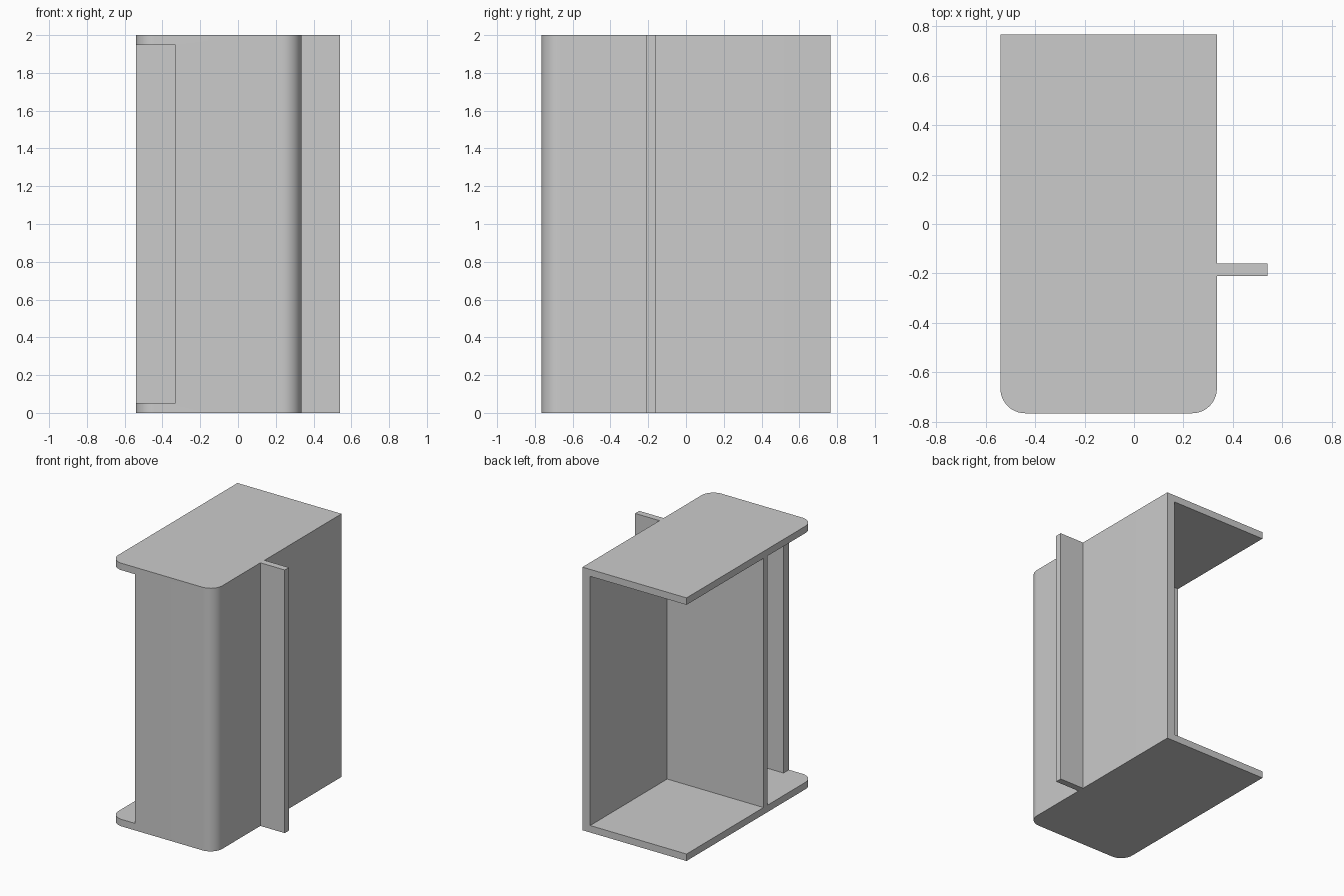
import bpy
import bmesh
from math import cos, sin, pi

if "Cube" in bpy.data.objects:
    bpy.data.objects.remove(bpy.data.objects["Cube"])

LEFT, RIGHT, FIN_END = -0.54, 0.335, 0.54
FRONT, BACK = -0.765, 0.765
WALL, PLATE, RADIUS = 0.065, 0.053, 0.10
DIV_FRONT, DIV_BACK = -0.21, -0.16
HEIGHT = 2.0


def arc(cx, cy, r, start, steps=12):
    """Quarter circle, counter-clockwise from the start angle."""
    return [(cx + r * cos(start + pi / 2 * i / steps),
             cy + r * sin(start + pi / 2 * i / steps)) for i in range(steps + 1)]


def prism(name, outline, z0, z1):
    """Extrude a counter-clockwise plan outline from z0 to z1."""
    bm = bmesh.new()
    base = bm.faces.new([bm.verts.new((x, y, z0)) for x, y in outline])
    top = bmesh.ops.extrude_face_region(bm, geom=[base])["geom"]
    verts = [v for v in top if isinstance(v, bmesh.types.BMVert)]
    bmesh.ops.translate(bm, verts=verts, vec=(0, 0, z1 - z0))
    bmesh.ops.recalc_face_normals(bm, faces=bm.faces)
    mesh = bpy.data.meshes.new(name)
    bm.to_mesh(mesh)
    bm.free()
    obj = bpy.data.objects.new(name, mesh)
    bpy.context.collection.objects.link(obj)
    return obj


def rect(x0, x1, y0, y1):
    return [(x0, y0), (x1, y0), (x1, y1), (x0, y1)]


def carve(target, cutter):
    """Subtract the cutter, then remove it."""
    mod = target.modifiers.new("carve", "BOOLEAN")
    mod.operation = "DIFFERENCE"
    mod.solver = "EXACT"
    mod.object = cutter
    cutter.hide_render = True
    bpy.ops.object.select_all(action="DESELECT")
    bpy.context.view_layer.objects.active = target
    target.select_set(True)
    bpy.ops.object.modifier_apply(modifier=mod.name)
    bpy.data.objects.remove(cutter, do_unlink=True)


# Cabinet shell: solid block with two rounded front corners
shell = prism("cabinet_shell",
              arc(LEFT + RADIUS, FRONT + RADIUS, RADIUS, pi)
              + arc(RIGHT - RADIUS, FRONT + RADIUS, RADIUS, 1.5 * pi)
              + [(RIGHT, BACK), (LEFT, BACK)], 0, HEIGHT)

z0, z1 = PLATE, HEIGHT - PLATE
inner_x, inner_y, inner_r = RIGHT - WALL, FRONT + WALL, RADIUS - WALL

# Back compartment, open to the left and the back
carve(shell, prism("back_cutter", rect(-1, inner_x, DIV_BACK, 1), z0, z1))

# Front compartment, leaving the divider and a curved front wall
carve(shell, prism("front_cutter",
                   [(-1, inner_y)]
                   + arc(inner_x - inner_r, inner_y + inner_r, inner_r, 1.5 * pi)
                   + [(inner_x, DIV_FRONT), (-1, DIV_FRONT)], z0, z1))

# Opening at the left end of the front wall
carve(shell, prism("opening_cutter", rect(-1, -0.33, -1, -0.5), z0, z1))

# Fin continuing the divider outside the right wall
fin = prism("side_fin", rect(RIGHT, FIN_END, DIV_FRONT, DIV_BACK), 0, HEIGHT)

# Smooth the rounded corners, keep the edges sharp
bpy.ops.object.select_all(action="DESELECT")
shell.select_set(True)
bpy.context.view_layer.objects.active = shell
bpy.ops.object.shade_smooth_by_angle(angle=pi / 6)
